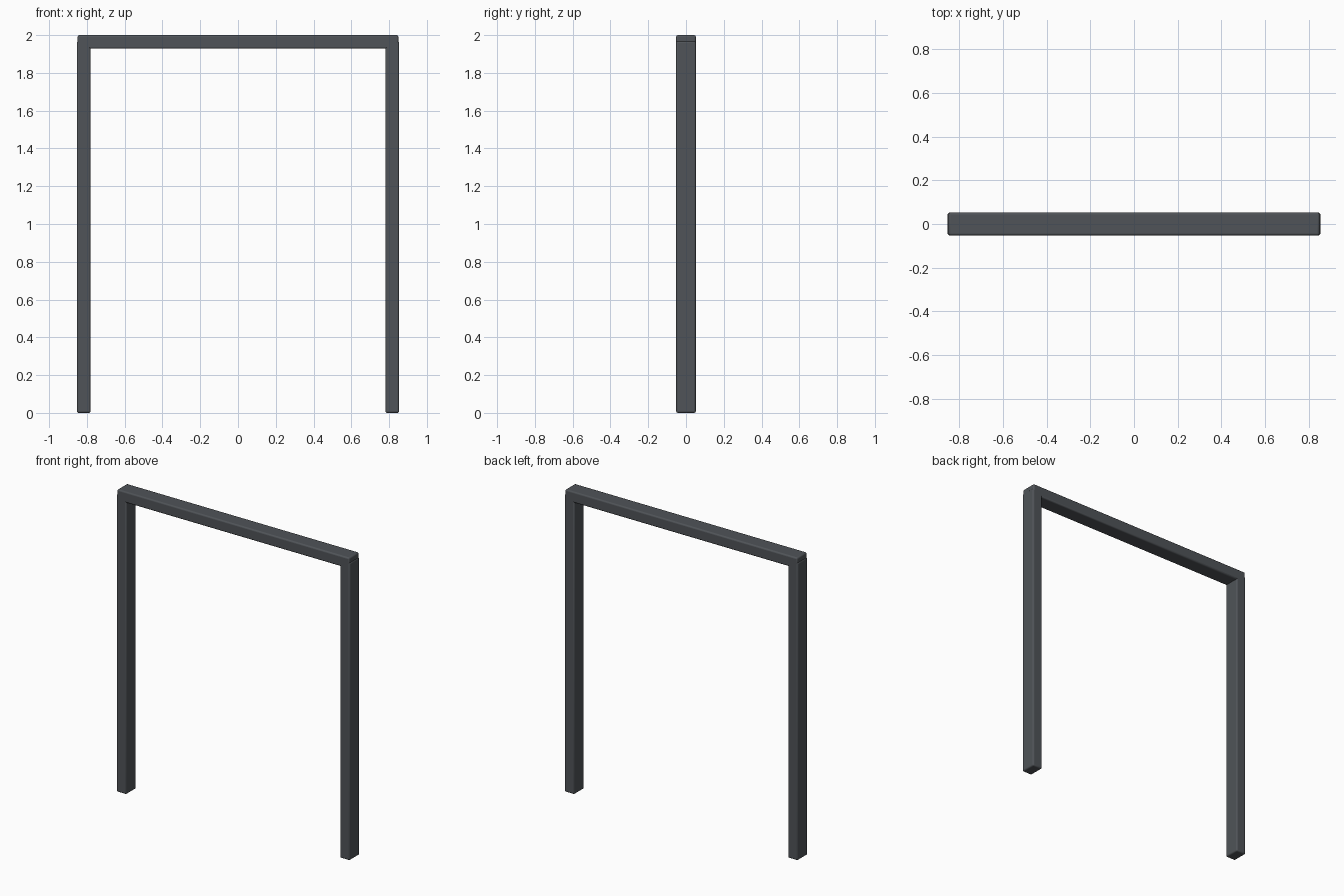
import bpy

if "Cube" in bpy.data.objects:
    bpy.data.objects.remove(bpy.data.objects["Cube"])

steel = bpy.data.materials.new("dark_grey")
steel.diffuse_color = (0.08, 0.088, 0.098, 1)
steel.use_nodes = True
steel.node_tree.nodes["Principled BSDF"].inputs["Base Color"].default_value = steel.diffuse_color


def bar(name, size, center):
    """Rectangular bar with softly rounded edges."""
    bpy.ops.mesh.primitive_cube_add(size=1, location=center)
    ob = bpy.context.object
    ob.name = name
    ob.scale = size
    bpy.ops.object.transform_apply(location=False, rotation=False, scale=True)
    bevel = ob.modifiers.new("rounded_edges", 'BEVEL')
    bevel.width = 0.009
    bevel.segments = 3
    ob.data.materials.append(steel)
    bpy.ops.object.shade_smooth_by_angle()
    return ob


# two upright posts, reaching halfway into the crossbar
LEG_TOP = 1.967
for side, x in (("left", -0.817), ("right", 0.817)):
    bar(side + "_post", (0.072, 0.104, LEG_TOP), (x, 0, LEG_TOP / 2))

# crossbar on top, slightly shorter than the outer span
bar("crossbar", (1.698, 0.104, 0.072), (0, 0, 1.964))
